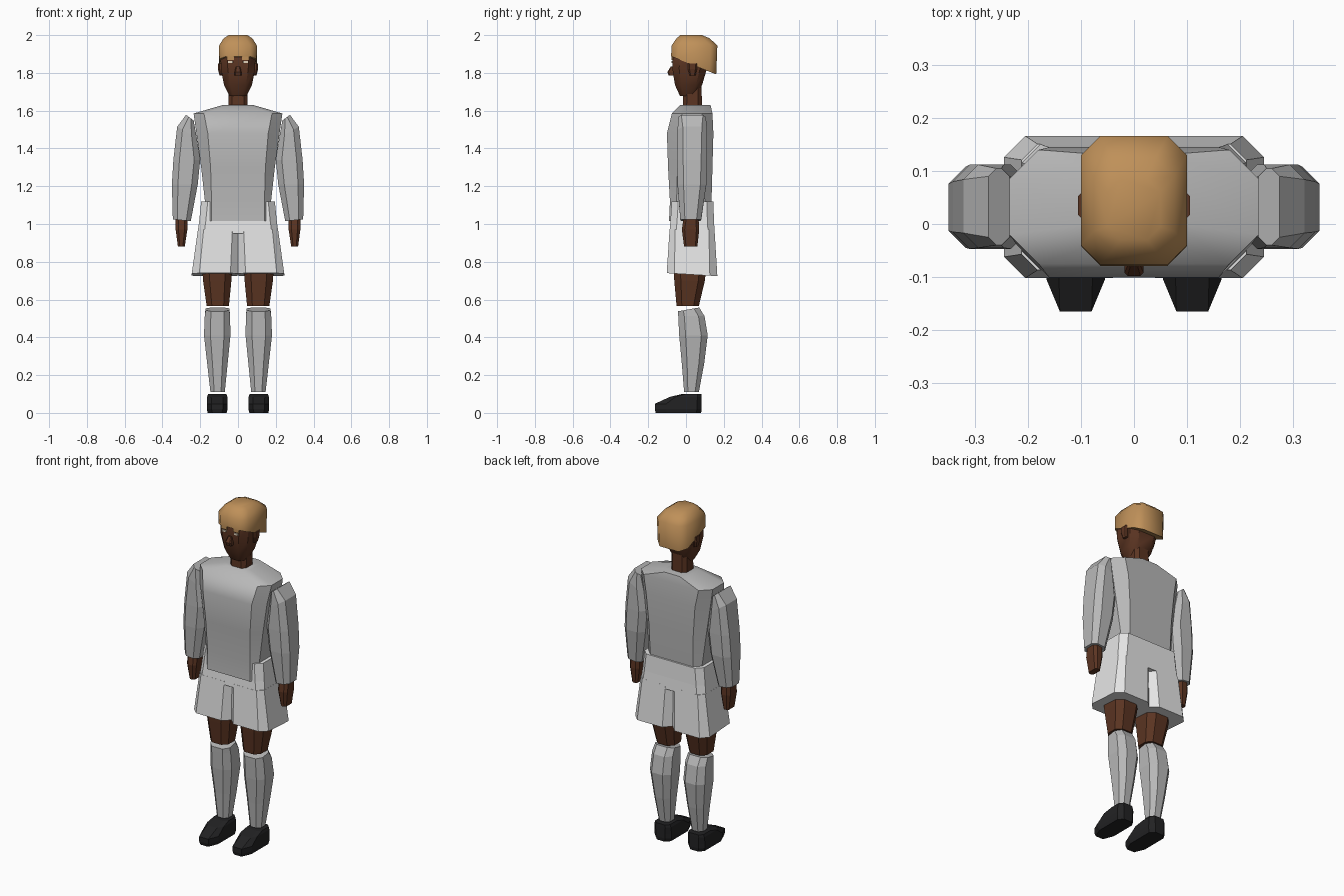
import bpy, bmesh, math


def material(name, rgb):
    m = bpy.data.materials.new(name)
    m.diffuse_color = (*rgb, 1)
    return m


SHIRT = material("shirt grey", (0.48, 0.48, 0.48))
SHORTS = material("shorts white", (0.78, 0.78, 0.78))
SKIN = material("brown skin", (0.105, 0.035, 0.016))
HAIR = material("tan hair", (0.52, 0.28, 0.10))
SHOE = material("black shoe", (0.016, 0.016, 0.017))
EYE = material("eye cream", (0.75, 0.65, 0.50))


def ring(x0, x1, y0, y1, z, ch=0.03, tilt_x=0, tilt_y=0, front=None):
    """Box section with cut corners; tilts raise the far x or far y side."""
    f = ch if front is None else front
    pts = [(x0 + ch, y0), (x1 - ch, y0), (x1, y0 + f), (x1, y1 - ch),
           (x1 - ch, y1), (x0 + ch, y1), (x0, y1 - ch), (x0, y0 + f)]
    cx, cy = (x0 + x1) / 2, (y0 + y1) / 2
    hx, hy = (x1 - x0) / 2, (y1 - y0) / 2
    return [(x, y, z + tilt_x * (x - cx) / hx + tilt_y * (y - cy) / hy)
            for x, y in pts]


def loft(name, rings, mat, mirror=False, smooth=0):
    bm = bmesh.new()
    loops = [[bm.verts.new(p) for p in r] for r in rings]
    for a, b in zip(loops, loops[1:]):
        n = len(a)
        for i in range(n):
            j = (i + 1) % n
            bm.faces.new((a[i], a[j], b[j], b[i]))
    bm.faces.new(loops[0])
    bm.faces.new(loops[-1])
    bmesh.ops.recalc_face_normals(bm, faces=bm.faces)
    me = bpy.data.meshes.new(name)
    bm.to_mesh(me)
    bm.free()
    me.materials.append(mat)
    ob = bpy.data.objects.new(name, me)
    bpy.context.collection.objects.link(ob)
    if smooth:
        bpy.ops.object.select_all(action='DESELECT')
        ob.select_set(True)
        bpy.context.view_layer.objects.active = ob
        bpy.ops.object.shade_smooth_by_angle(angle=math.radians(smooth))
    if mirror:
        ob.modifiers.new("mirror", 'MIRROR').use_clip = False
    return ob


def centred(hx, *rest, **kw):
    return ring(-hx, hx, *rest, **kw)


# Shirt body
loft("shirt", [
    centred(0.170, -0.090, 0.130, 1.015, ch=0.03),
    centred(0.175, -0.085, 0.135, 1.12, ch=0.035),
    centred(0.195, -0.095, 0.140, 1.30, ch=0.05),
    centred(0.220, -0.101, 0.145, 1.48, ch=0.06),
    centred(0.235, -0.075, 0.140, 1.585, ch=0.055),
    centred(0.080, -0.030, 0.130, 1.63, ch=0.03)], SHIRT, smooth=42)

# Sleeves, bowed outwards
loft("sleeve", [
    ring(0.235, 0.275, -0.040, 0.105, 1.563, 0.015, tilt_x=0.015),
    ring(0.218, 0.322, -0.045, 0.112, 1.485, 0.028, tilt_x=0.03),
    ring(0.200, 0.342, -0.047, 0.112, 1.34, 0.032),
    ring(0.213, 0.350, -0.045, 0.108, 1.21, 0.032),
    ring(0.250, 0.345, -0.030, 0.080, 1.02, 0.024, tilt_x=0.005)],
    SHIRT, mirror=True)

# Hands
loft("hand", [
    ring(0.268, 0.330, -0.012, 0.066, 1.04, 0.015),
    ring(0.268, 0.330, -0.022, 0.070, 0.97, 0.015),
    ring(0.282, 0.318, -0.010, 0.060, 0.88, 0.01)], SKIN, mirror=True)

# Shorts: waist and two flared legs
loft("shorts_waist", [
    centred(0.195, -0.076, 0.145, 1.12, ch=0.035),
    centred(0.205, -0.082, 0.148, 1.02, ch=0.035),
    centred(0.214, -0.088, 0.152, 0.95, ch=0.035)], SHORTS)
loft("shorts_leg", [
    ring(0.0, 0.212, -0.087, 0.151, 0.97, 0.03),
    ring(0.0, 0.245, -0.102, 0.166, 0.732, 0.04, tilt_y=-0.008)],
    SHORTS, mirror=True)

# Thighs
loft("thigh", [
    ring(0.030, 0.190, -0.068, 0.108, 0.78, 0.035),
    ring(0.035, 0.185, -0.062, 0.100, 0.70, 0.035),
    ring(0.048, 0.166, -0.050, 0.068, 0.566, 0.028)], SKIN, mirror=True)

# Long socks with a calf bulge
loft("sock", [
    ring(0.045, 0.172, -0.042, 0.070, 0.548, 0.028, tilt_y=0.01),
    ring(0.042, 0.176, -0.041, 0.098, 0.512, 0.032),
    ring(0.040, 0.180, -0.036, 0.115, 0.41, 0.034),
    ring(0.055, 0.163, -0.022, 0.096, 0.26, 0.028),
    ring(0.070, 0.146, -0.010, 0.068, 0.11, 0.02)], SHIRT, mirror=True)

# Shoes with a sloping toe
loft("shoe", [
    ring(0.060, 0.160, -0.160, 0.080, 0.0, 0.025, front=0.06),
    ring(0.055, 0.165, -0.165, 0.083, 0.02, 0.025, front=0.06),
    ring(0.055, 0.165, -0.165, 0.083, 0.048, 0.025, front=0.06),
    ring(0.056, 0.164, -0.085, 0.083, 0.085, 0.022, front=0.03),
    ring(0.062, 0.158, -0.020, 0.082, 0.10, 0.02)], SHOE, mirror=True)

# Neck and head
loft("neck", [
    centred(0.052, -0.018, 0.085, 1.58, ch=0.02),
    centred(0.050, -0.012, 0.082, 1.76, ch=0.02)], SKIN)
loft("head", [
    centred(0.045, -0.032, 0.050, 1.678, ch=0.02),
    centred(0.074, -0.058, 0.085, 1.735, ch=0.032),
    centred(0.090, -0.072, 0.110, 1.82, ch=0.036),
    centred(0.093, -0.070, 0.130, 1.90, ch=0.036),
    centred(0.070, -0.050, 0.115, 1.96, ch=0.03)], SKIN, smooth=42)

# Nose, mouth and ears
loft("nose", [
    centred(0.018, -0.092, -0.060, 1.785, ch=0.006),
    centred(0.018, -0.098, -0.060, 1.805, ch=0.006),
    centred(0.011, -0.080, -0.060, 1.835, ch=0.004)], SKIN)
loft("ear", [
    ring(0.080, 0.098, 0.020, 0.050, 1.785, 0.006),
    ring(0.080, 0.106, 0.010, 0.058, 1.82, 0.008),
    ring(0.080, 0.106, 0.010, 0.060, 1.85, 0.008)], SKIN, mirror=True)

# Eyes and brows as thin plates
for name, x0, x1, z0, z1, mat in (("brow", 0.020, 0.060, 1.868, 1.892, HAIR),
                                  ("eye", 0.027, 0.054, 1.852, 1.862, EYE)):
    loft(name, [ring(x0, x1, -0.077, -0.069, z, 0.002) for z in (z0, z1)],
         mat, mirror=True)

# Hair cap, longer at the back
loft("hair", [
    centred(0.099, -0.079, 0.160, 1.840, ch=0.036, tilt_y=-0.048),
    centred(0.100, -0.076, 0.166, 1.945, ch=0.036),
    centred(0.076, -0.050, 0.125, 1.983, ch=0.036),
    centred(0.050, -0.030, 0.085, 2.0, ch=0.025)], HAIR, smooth=50)
